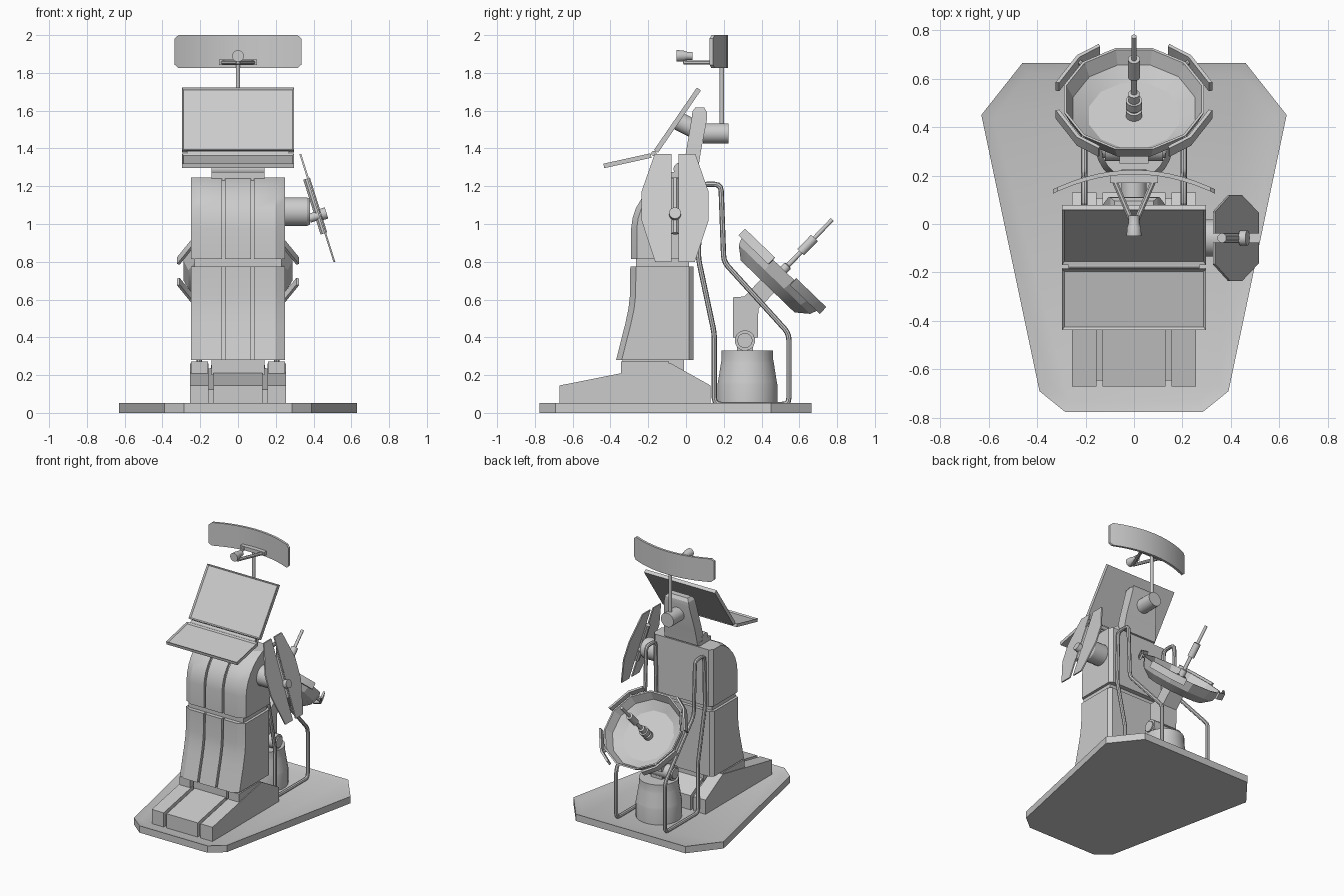
import bpy, bmesh, math
from mathutils import Vector, Matrix

if "Cube" in bpy.data.objects:
    bpy.data.objects.remove(bpy.data.objects["Cube"])


def finish(name, bm):
    bmesh.ops.recalc_face_normals(bm, faces=bm.faces)
    me = bpy.data.meshes.new(name)
    bm.to_mesh(me)
    bm.free()
    ob = bpy.data.objects.new(name, me)
    bpy.context.collection.objects.link(ob)
    return ob


def loft(name, rings):
    """Skin closed rings of points and cap both ends."""
    bm = bmesh.new()
    rows = [[bm.verts.new(p) for p in r] for r in rings]
    n = len(rows[0])
    for a, b in zip(rows, rows[1:]):
        for i in range(n):
            bm.faces.new((a[i], a[(i + 1) % n], b[(i + 1) % n], b[i]))
    bm.faces.new(rows[0])
    bm.faces.new(rows[-1])
    return finish(name, bm)


def frame(d):
    d = Vector(d).normalized()
    e1 = Vector((0, 1, 0)) if abs(d.x) > 0.9 else Vector((1, 0, 0))
    e1 = (e1 - d * e1.dot(d)).normalized()
    return e1, d.cross(e1), d


def polar(c, f, r, a, h):
    return Vector(c) + f[0] * r * math.cos(a) + f[1] * r * math.sin(a) + f[2] * h


def lathe(name, prof, c, d=(0, 0, 1), sides=24):
    f = frame(d)
    return loft(name, [[polar(c, f, r, 2 * math.pi * (i + .5) / sides, h) for i in range(sides)]
                       for r, h in prof])


def rod(name, a, b, r, sides=16):
    d = Vector(b) - Vector(a)
    return lathe(name, [(r, 0), (r, d.length)], a, d, sides)


def slab(name, yz, x0, x1):
    """Side profile extruded across x."""
    return loft(name, [[(x, y, z) for y, z in yz] for x in (x0, x1)])


def box(name, x0, x1, y0, y1, z0, z1):
    return slab(name, [(y0, z0), (y1, z0), (y1, z1), (y0, z1)], x0, x1)


def panel(name, w, h, t, c, tilt):
    """Tilted display slab with a recessed face inside a thin bezel."""
    bm = bmesh.new()
    bmesh.ops.create_cube(bm, size=1, matrix=Matrix.Diagonal((w, h, t, 1)))
    top = max(bm.faces, key=lambda q: q.calc_center_median().z)
    bmesh.ops.inset_region(bm, faces=[top], thickness=.014)
    bmesh.ops.translate(bm, verts=top.verts, vec=(0, 0, -.01))
    bm.transform(Matrix.Translation(c) @ Matrix.Rotation(math.radians(tilt), 4, 'X'))
    return finish(name, bm)


# Base plate with raised rim
half = [(.285, -.775), (.39, -.69), (.63, .45), (.46, .665)]
outline = half + [(-x, y) for x, y in reversed(half)]
bm = bmesh.new()
base = bm.faces.new([bm.verts.new((x, y, 0)) for x, y in outline])
ext = bmesh.ops.extrude_face_region(bm, geom=[base])['geom']
bmesh.ops.translate(bm, verts=[g for g in ext if isinstance(g, bmesh.types.BMVert)], vec=(0, 0, .052))
bmesh.ops.recalc_face_normals(bm, faces=bm.faces)
top = max(bm.faces, key=lambda q: q.calc_center_median().z)
bmesh.ops.inset_region(bm, faces=[top], thickness=.05)
bmesh.ops.translate(bm, verts=top.verts, vec=(0, 0, -.015))
finish("base_plate", bm)

# Wedge foot in three strips over a smaller core
foot = [(-.67, .03), (-.67, .145), (-.08, .262), (.13, .145), (.13, .03)]
slab("foot_center", foot, -.13, .13)
slab("foot_core", [(-.645, .03), (-.645, .125), (-.08, .235), (.105, .125), (.105, .03)], -.2, .2)
for s in (-1, 1):
    slab("foot_side", foot, s * .155, s * .255)
    box("foot_block", s * .16, s * .25, -.345, -.09, .2, .272)
box("foot_neck", -.14, .14, -.335, -.01, .2, .3)


# Cabinet: chamfered cross-section with two front grooves
def section(f, z, back=.04):
    h = [(0, f), (.068, f), (.068, f + .022), (.084, f + .022), (.084, f), (.198, f),
         (.25, f + .03), (.25, back - .025), (.225, back)]
    return [(x, y, z) for x, y in h] + [(-x, y, z) for x, y in reversed(h[1:])]


loft("cabinet_lower", [section(f, z) for f, z in
     [(-.37, .28), (-.345, .38), (-.322, .47), (-.305, .55), (-.297, .62), (-.295, .775)]])
box("cabinet_waist", -.23, .23, -.265, .015, .76, .83)
loft("cabinet_upper", [section(f, z, .05) for f, z in
     [(-.29, .815), (-.29, .98), (-.283, 1.03), (-.265, 1.085), (-.235, 1.135),
      (-.195, 1.18), (-.145, 1.22), (-.09, 1.247)]])

# Display head: hinge, rear arm, screen and keyboard
box("head_mount", -.14, .14, -.1, .045, 1.23, 1.275)
rod("head_hinge", (-.14, -.03, 1.29), (.14, -.03, 1.29), .036, 20)
loft("head_arm", [[(-w, a, z), (w, a, z), (w, b, z), (-w, b, z)] for a, b, z, w in
     [(-.02, .06, 1.26, .14), (.0, .078, 1.38, .13), (.03, .112, 1.56, .105),
      (.034, .11, 1.595, .098), (.05, .095, 1.618, .08)]])
rod("screen_mount", (0, .05, 1.5), (0, -.04, 1.545), .05)
panel("screen", .595, .4, .026, (0, -.045, 1.55), 55.5)
panel("keyboard", .595, .256, .024, (0, -.31, 1.335), 12.4)
rod("keyboard_hinge", (-.27, -.17, 1.374), (.27, -.17, 1.374), .014)

# Curved antenna on a mast
lathe("mast_socket", [(.053, 0), (.053, .135)], (0, .09, 1.48), (0, 1, 0))
rod("mast", (0, .19, 1.49), (0, .19, 1.86), .012, 12)
cols = []
for x in [-.335, -.315] + [-.25 + .05 * i for i in range(11)] + [.315, .335]:
    c = .018 if abs(x) > .33 else 0
    y = .205 - .08 * (x / .335) ** 2
    cols.append([(x, y, 1.825 + c), (x, y, 2 - c), (x, y + .018, 2 - c), (x, y + .018, 1.825 + c)])
loft("top_reflector", cols)
for s in (-1, 1):
    rod("feed_strut", (s * .09, .2, 1.855), (0, -.01, 1.855), .012, 8)
box("strut_bar", -.1, .1, .17, .205, 1.842, 1.87)
rod("feed_post", (0, -.005, 1.85), (0, -.005, 1.89), .012, 12)
lathe("top_feed", [(.031, 0), (.029, .035), (.022, .055), (.022, .085)], (0, -.05, 1.89), (0, 1, 0))

# Split octagonal side antenna, tilted on a round socket
lathe("side_socket", [(.077, 0), (.077, .12), (.068, .135)], (.245, -.058, 1.065), (1, 0, 0))
slope = lambda z: .33 + (1.37 - z) * .18 / .57
for s in (-1, 1):
    pts = [(.018, 1.37), (.108, 1.37), (.178, 1.17), (.178, 1.02), (.105, .8), (.018, .8)]
    loft("side_reflector", [[(slope(z) + dx, -.058 + s * y, z) for y, z in pts] for dx in (-.005, .005)])
rod("side_spine", (slope(1.24) - .008, -.058, 1.24), (slope(.95) - .008, -.058, .95), .02, 8)
lathe("side_feed", [(.024, 0), (.024, .05), (.016, .05), (.016, .065), (.031, .065), (.031, .095)],
      (.378, -.058, 1.03), (.954, 0, .3))

# Rear drum pedestal and elbow
lathe("drum", [(.16, .03), (.16, .15), (.157, .165), (.141, .265), (.138, .28), (.138, .33)], (0, .325, 0))
box("drum_fork", -.045, .045, .27, .355, .32, .39)
rod("tilt_pivot", (-.12, .312, .383), (.12, .312, .383), .054)
rod("pivot_cap", (-.13, .312, .383), (.13, .312, .383), .04)
slab("elbow", [(.25, .4), (.25, .612), (.308, .616), (.4, .71), (.47, .64), (.383, .55), (.38, .4)], -.06, .06)

# Twelve-sided rear dish with rim petals and feed
C, D = (0, .517, .757), (0, .695, .72)
F = frame(D)
lathe("dish", [(.205, -.122), (.272, -.07), (.3, 0), (.289, 0), (.26, -.06), (.193, -.1)], C, D, 12)
for sx in (0, 1):
    for s in (-1, 1):
        ang = [math.pi * sx + s * math.radians(a) for a in (14, 45, 64)]
        loft("dish_petal", [[polar(C, F, r, a, h) for r, h in
             ((.318, -.035), (.333, -.035), (.333, .015), (.318, .015))] for a in ang])
        rod("petal_tab", polar(C, F, .285, ang[1], -.015), polar(C, F, .325, ang[1], -.015), .01, 8)
lathe("dish_feed", [(.034, -.1), (.034, -.065), (.022, -.065), (.022, -.05), (.034, -.05), (.034, -.01),
                    (.024, -.01), (.024, .03), (.013, .035), (.013, .13), (.025, .13), (.025, .235),
                    (.011, .235), (.011, .37)], C, D, 16)

# Looping conduits from cabinet back to base
path = [(.545, .045), (.545, .42), (.2, .8), (.185, 1.21), (.075, 1.21), (.065, .82), (.15, .42), (.15, .045)]
for s in (-1, 1):
    P = [Vector((s * .205, y, z)) for y, z in path]
    pts = []
    for i, p in enumerate(P):
        a, b = P[i - 1] - p, P[(i + 1) % len(P)] - p
        a, b = p + a.normalized() * .035, p + b.normalized() * .035
        pts += [a.lerp(p, t).lerp(p.lerp(b, t), t) for t in (0, .33, .67, 1)]
    cu = bpy.data.curves.new("conduit", 'CURVE')
    cu.dimensions, cu.bevel_depth, cu.bevel_resolution = '3D', .014, 2
    sp = cu.splines.new('POLY')
    sp.points.add(len(pts) - 1)
    for q, p in zip(sp.points, pts):
        q.co = (*p, 1)
    sp.use_cyclic_u = True
    ob = bpy.data.objects.new("conduit", cu)
    bpy.context.collection.objects.link(ob)

# Convert conduits to mesh and shade everything by angle
bpy.ops.object.select_all(action='SELECT')
bpy.context.view_layer.objects.active = ob
bpy.ops.object.convert(target='MESH')
bpy.ops.object.shade_smooth_by_angle(angle=math.radians(25))
